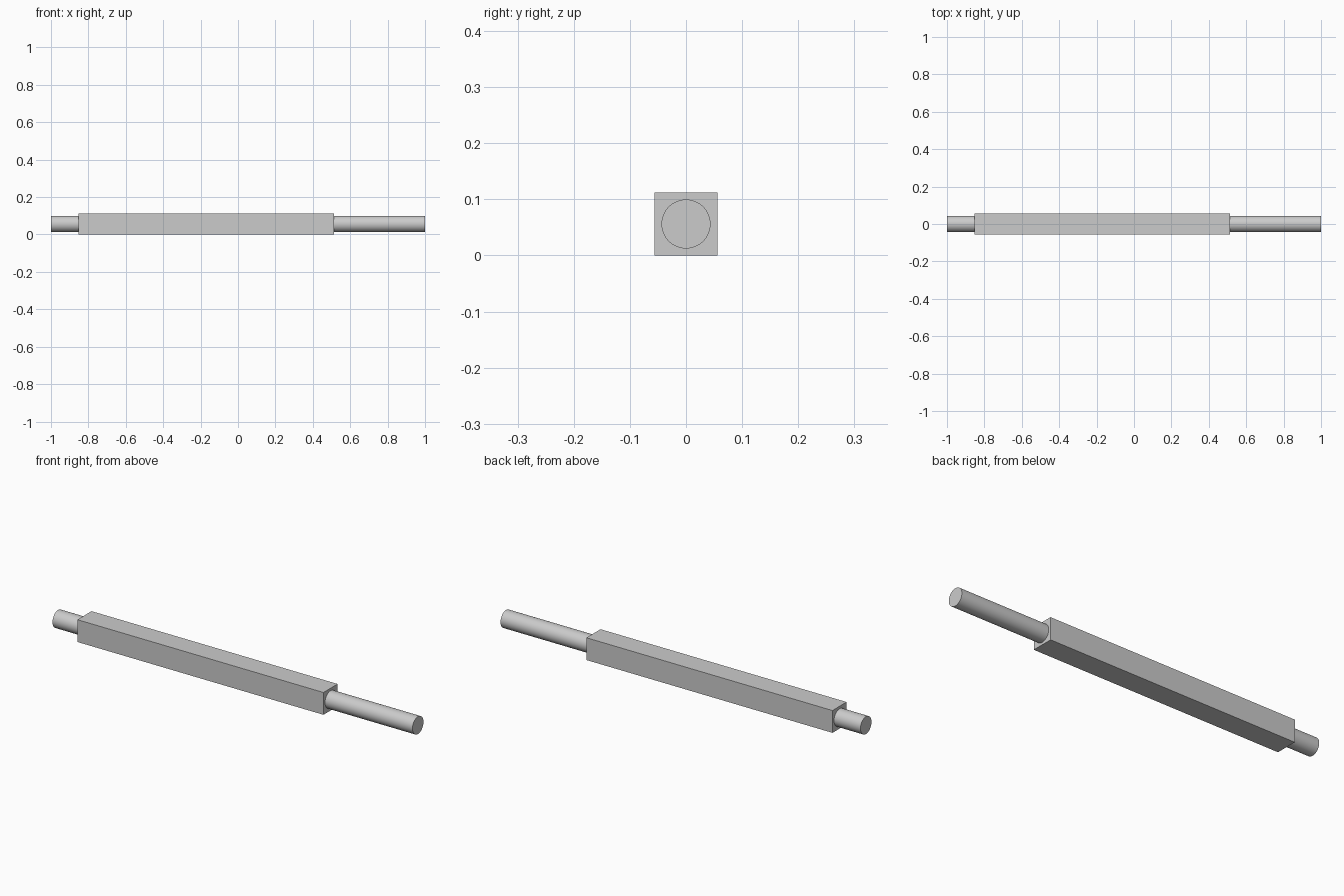
import bpy
import math

if "Cube" in bpy.data.objects:
    bpy.data.objects.remove(bpy.data.objects["Cube"])

SIDE = 0.112          # width and height of the square body
X0, X1 = -0.853, 0.514  # body ends
RADIUS = 0.0437

# Square body
bpy.ops.mesh.primitive_cube_add(size=1, location=((X0 + X1) / 2, 0, SIDE / 2))
body = bpy.context.object
body.name = "square_body"
body.scale = (X1 - X0, SIDE, SIDE)
bpy.ops.object.transform_apply(location=False, rotation=False, scale=True)

# Round rod running through the body
bpy.ops.mesh.primitive_cylinder_add(vertices=64, radius=RADIUS, depth=2,
                                    location=(0, 0, SIDE / 2),
                                    rotation=(0, math.pi / 2, 0))
rod = bpy.context.object
rod.name = "round_rod"
bpy.ops.object.shade_smooth_by_angle(angle=math.radians(30))
